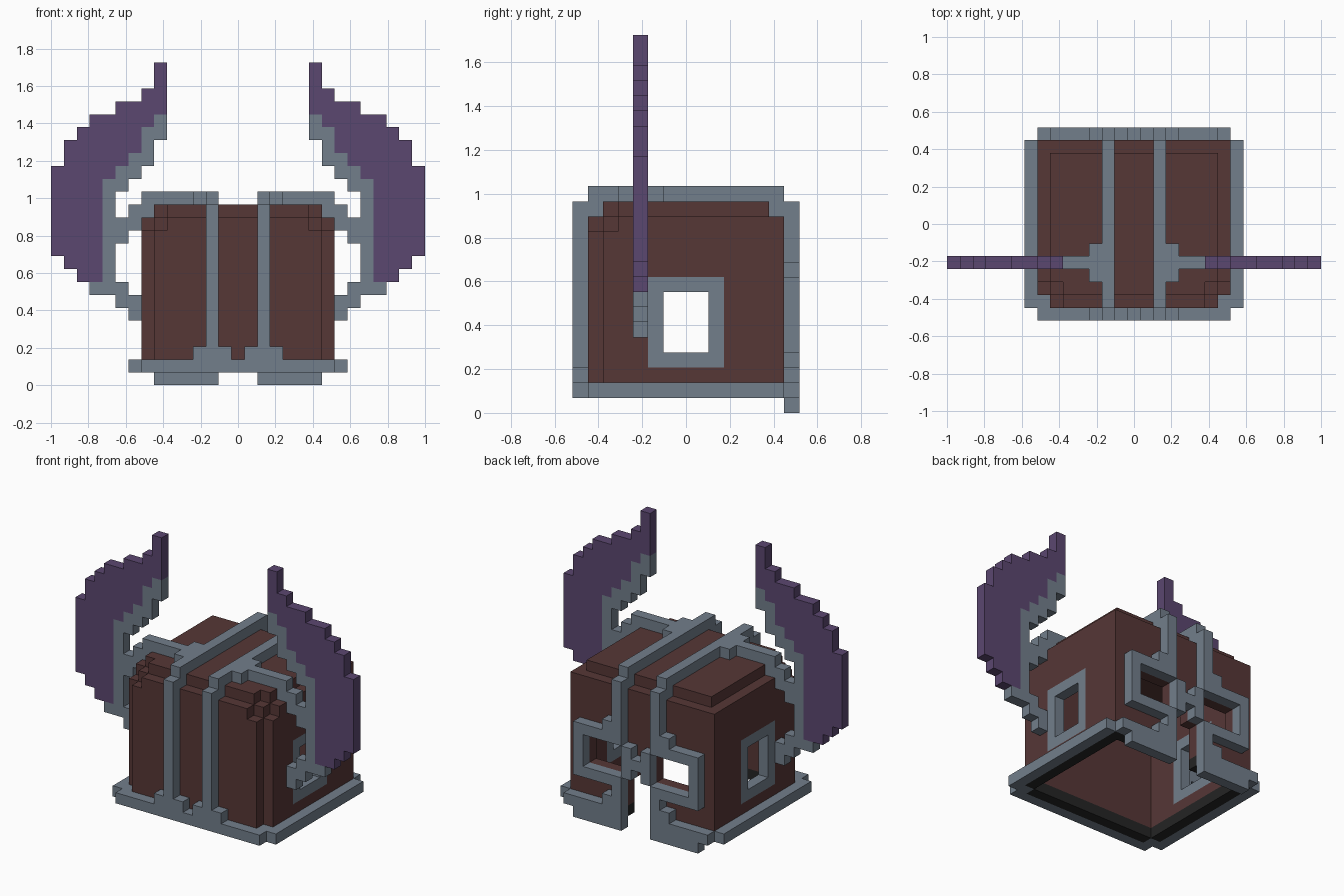
import bpy, bmesh

if "Cube" in bpy.data.objects:
    bpy.data.objects.remove(bpy.data.objects["Cube"])

U = 2 / 29  # edge length of one block


def material(name, rgb):
    m = bpy.data.materials.new(name)
    lin = [((c / 255 + 0.055) / 1.055) ** 2.4 for c in rgb]
    m.diffuse_color = (*lin, 1)
    m.use_nodes = True
    m.node_tree.nodes["Principled BSDF"].inputs["Base Color"].default_value = m.diffuse_color
    return m


BROWN = material("dark_brown", (86, 55, 54))
GREY = material("steel_grey", (114, 126, 139))
PURPLE = material("horn_purple", (91, 71, 112))
BLACK = material("lining_black", (36, 36, 36))


def box(i0, i1, j0, j1, k0, k1):
    """All block cells in an inclusive range."""
    return {(i, j, k) for i in range(i0, i1 + 1)
            for j in range(j0, j1 + 1) for k in range(k0, k1 + 1)}


def mirrored(cells):
    return cells | {(-i, j, k) for i, j, k in cells}


# Helmet shell: rounded block, hollowed out, open underneath
solid = box(-7, 7, -6, 6, 1, 12) | box(-6, 6, -5, 5, 13, 13)
solid -= mirrored(box(7, 7, -6, -6, 1, 12))
solid -= mirrored({(6, -6, 12), (7, -5, 12), (6, -5, 13)})
DIRS = [(1, 0, 0), (-1, 0, 0), (0, 1, 0), (0, -1, 0), (0, 0, 1), (0, 0, -1)]


def inside(c):
    return all((c[0] + d[0], c[1] + d[1], c[2] + d[2]) in solid or c[2] + d[2] < 1
               for d in DIRS)


shell = {c for c in solid if not inside(c)}
# Openings for mouth, eyes and ears
shell -= box(-1, 1, 6, 6, 1, 4) | {(0, 6, 5)}
shell -= mirrored(box(2, 5, 6, 6, 5, 7))
ear_frame = mirrored(box(7, 7, -2, 2, 3, 8))
shell -= ear_frame
ear_frame -= mirrored(box(7, 7, -1, 1, 4, 7))
lining = {c for c in shell if c[2] == 1}
shell -= lining

# Rim around the bottom, open at the mouth
rim = box(-7, 7, -7, -7, 1, 1)
rim |= mirrored(box(8, 8, -6, 6, 1, 1) | {(7, -6, 1)} | box(2, 7, 7, 7, 1, 1))

# Two straps over the crown, with feet and side brackets
straps = mirrored(
    box(2, 2, -7, -7, 2, 13) | box(2, 2, -6, 6, 14, 14) | box(2, 2, 7, 7, 9, 13)
    | {(2, -6, 13), (2, 6, 13)} | box(1, 3, -7, -7, 2, 2)
    | box(3, 3, -4, -2, 14, 14) | box(4, 7, -3, -3, 14, 14))

# Face guard: eye frames, nose piece and cheek edges
guard = box(2, 6, 7, 7, 4, 8) | box(1, 1, 7, 7, 5, 7)
guard -= box(2, 5, 7, 7, 5, 7)
guard |= box(2, 3, 7, 7, 9, 9) | box(2, 2, 7, 7, 2, 3)
guard |= box(3, 3, 7, 7, 2, 2) | box(2, 6, 7, 7, 0, 0)
guard = (mirrored(guard) | {(0, 7, 6)}) - straps

# Horns: column -> (lowest, highest) block
horn_columns = {6: (21, 24), 7: (20, 22), 8: (18, 21), 9: (17, 21), 10: (16, 20),
                11: (8, 20), 12: (8, 19), 13: (9, 18), 14: (10, 16)}
horn = set()
for i, (lo, hi) in horn_columns.items():
    horn |= box(i, i, -3, -3, lo, hi)
# Steel inner edge of the horn and its mounts
edge_columns = {6: (19, 20), 7: (17, 19), 8: (16, 17), 9: (15, 16), 10: (8, 15)}
mount = set()
for i, (lo, hi) in edge_columns.items():
    mount |= box(i, i, -3, -3, lo, hi)
mount |= box(7, 8, -3, -3, 13, 13) | box(8, 9, -3, -3, 12, 12) | {(9, -3, 11)}
mount |= box(9, 11, -3, -3, 7, 7) | box(8, 9, -3, -3, 6, 6) | {(8, -3, 5)}


def flip(cells):
    return {(-i, j, k) for i, j, k in cells}


PARTS = [("helmet_shell", shell, BROWN), ("bottom_lining", lining, BLACK),
         ("ear_frames", ear_frame, GREY), ("rim", rim, GREY),
         ("crown_straps", straps, GREY), ("face_guard", guard, GREY),
         ("right_horn", horn, PURPLE), ("left_horn", flip(horn), PURPLE),
         ("right_horn_mount", mount, GREY), ("left_horn_mount", flip(mount), GREY)]
filled = set().union(*(p[1] for p in PARTS))


def build(name, cells, mat):
    """Mesh the outer faces of a set of blocks."""
    bm = bmesh.new()
    for c in sorted(cells):
        for d in DIRS:
            if tuple(a + b for a, b in zip(c, d)) in filled:
                continue
            axis = [n for n in range(3) if d[n]][0]
            a, b = (axis + 1) % 3, (axis + 2) % 3
            quad = []
            for s, t in ((-1, -1), (1, -1), (1, 1), (-1, 1)):
                p = [c[0], c[1], c[2] + 0.5]
                p[axis] += d[axis] / 2
                p[a] += s / 2
                p[b] += t / 2
                quad.append(bm.verts.new([v * U for v in p]))
            bm.faces.new(quad if d[axis] > 0 else quad[::-1])
    bmesh.ops.remove_doubles(bm, verts=bm.verts, dist=0.001)
    mesh = bpy.data.meshes.new(name)
    bm.to_mesh(mesh)
    bm.free()
    mesh.materials.append(mat)
    bpy.context.collection.objects.link(bpy.data.objects.new(name, mesh))


for part in PARTS:
    build(*part)
